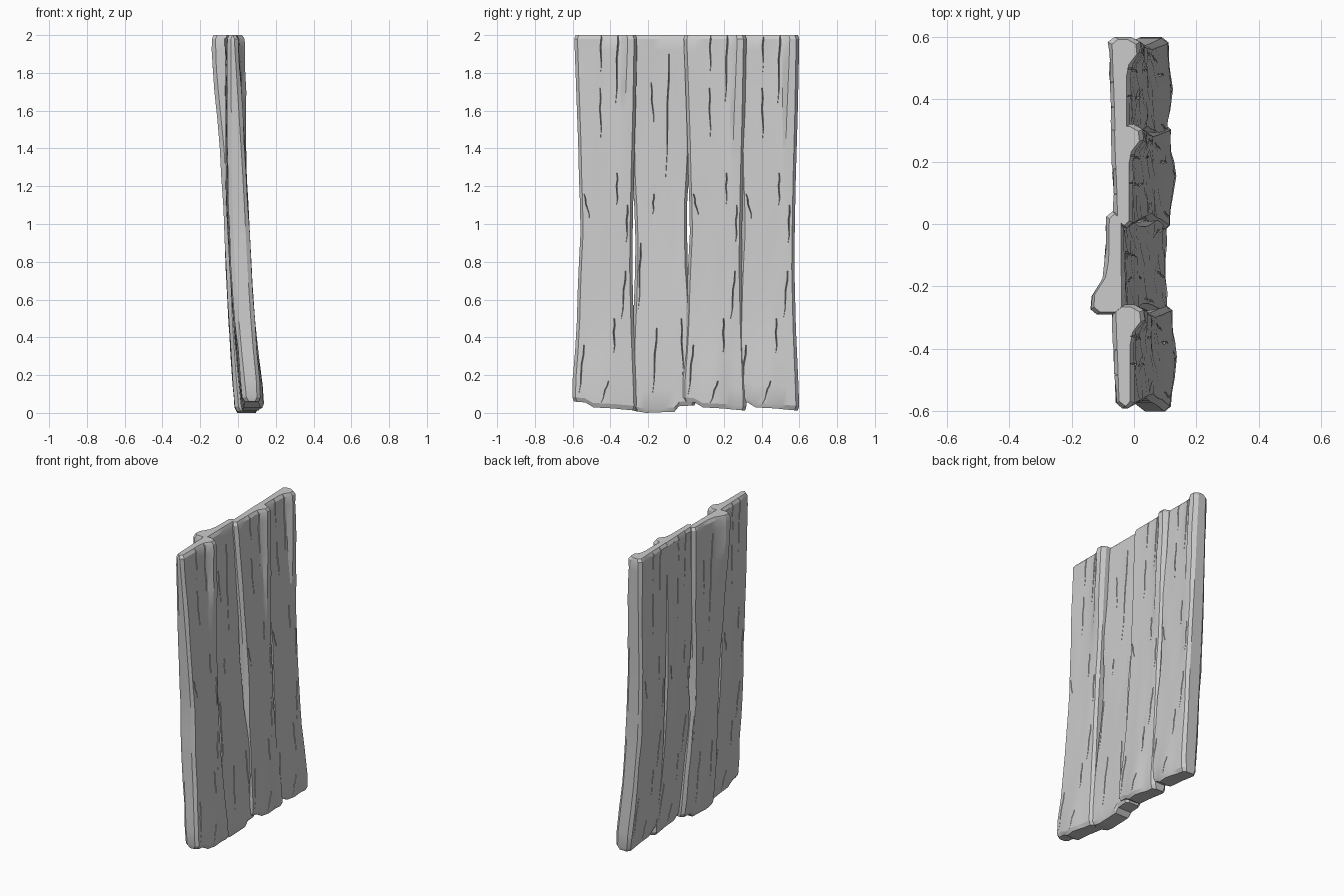
import bpy, bmesh, math, random

if "Cube" in bpy.data.objects:
    bpy.data.objects.remove(bpy.data.objects["Cube"])

U = [0, .05, .2, .34, .5, .64, .76, .83, .95, 1]
Z = [0, .012, .06, .14, .22, .3, .38, .46, .54, .62, .7, .78, .85, .91, .96, .99, 1]


def lerp(pts, v):
    """Piecewise-linear profile lookup."""
    if v <= pts[0][0]:
        return pts[0][1]
    for (a, p), (b, q) in zip(pts, pts[1:]):
        if v <= b:
            return p + (q - p) * (v - a) / (b - a)
    return pts[-1][1]


# profiles along the height of the three repeated planks (local y)
outer = dict(
    left=[(0, -.172), (.2, -.17), (.4, -.15), (.7, -.142), (1, -.126), (1.2, -.136), (1.4, -.14), (2, -.162)],
    right=[(0, .172), (.2, .166), (.4, .155), (.8, .145), (1.2, .152), (1.6, .164), (2, .172)],
    back=[(0, .015), (.06, .02), (.4, -.015), (.8, -.045), (1.2, -.06), (2, -.065)],
    front=[(0, .12), (.15, .117), (.4, .092), (.8, .066), (1.2, .047), (1.6, .022), (2, -.003)],
    bottom=[(0, .06), (.2, .055), (.28, .03), (.7, .022), (1, .012)],
    front_bump=lambda u, z: (.037 * lerp([(.74, 0), (.84, 1), (.93, .9), (1, .6)], u) * lerp([(1.2, 0), (1.75, .8), (2, 1)], z)
                             + .018 * lerp([(.2, 0), (.5, 1), (.85, 0)], u) * lerp([(.05, 1), (.5, 0)], z)),
    back_bump=lambda u, z: .012 * (u - .4),
    cracks=[(-.02, -.02, 2.03, 1.8), (-.025, -.02, 1.72, 1.45), (.07, .06, 2.03, 1.64), (.065, .065, 1.27, 1.1),
            (-.11, -.08, 1.16, 1.03), (.05, .05, .5, .32), (.11, .09, .75, .5), (-.11, -.135, .36, .1),
            (.02, -.02, .17, .05), (.12, .115, 1.1, .9)])
# the single recessed plank with the thick rear corner at its top
inner = dict(
    left=[(0, -.155), (.3, -.165), (.6, -.15), (.8, -.143), (1, -.143), (1.3, -.162), (2, -.165)],
    right=[(0, .18), (.3, .17), (.6, .148), (.8, .132), (1.1, .13), (1.4, .15), (2, .165)],
    back=[(0, -.015), (.4, -.045), (.8, -.065), (1.2, -.075), (2, -.09)],
    front=[(0, .105), (.15, .1), (.4, .08), (.8, .045), (1.2, .013), (1.6, -.012), (2, -.03)],
    bottom=[(0, .01), (.2, 0), (.64, .006), (.76, .035), (1, .04)],
    front_bump=lambda u, z: .008 * math.sin(3 * z) * (u - .5),
    back_bump=lambda u, z: .05 * lerp([(0, 1), (.2, .95), (.34, .25), (.5, .05), (1, 0)], u) * lerp([(.9, 0), (1.4, .3), (1.8, .95), (2, 1)], z),
    cracks=[(.035, .02, 1.9, 1.25), (-.06, -.045, 1.75, 1.52), (-.045, -.05, 1.16, 1.05),
            (-.115, -.125, .9, .55), (.1, .11, .5, .2), (-.03, -.05, .45, .1)])


def surface(p, u, z, side):
    """x of the front (+1) or back (-1) face."""
    if side > 0:
        return lerp(p['front'], z) + p['front_bump'](u, z)
    return lerp(p['back'], z) - p['back_bump'](u, z)


def link(name, bm):
    bmesh.ops.recalc_face_normals(bm, faces=bm.faces)
    me = bpy.data.meshes.new(name)
    bm.to_mesh(me)
    bm.free()
    ob = bpy.data.objects.new(name, me)
    bpy.context.collection.objects.link(ob)
    return ob


def loft(bm, rings):
    n = len(rings[0])
    for a, b in zip(rings, rings[1:]):
        for i in range(n):
            j = (i + 1) % n
            bm.faces.new((a[i], a[j], b[j], b[i]))


def plank(name, p, y0, x0, seed):
    rng = random.Random(seed)
    bm = bmesh.new()
    rings = []
    last = len(U) - 1
    # board body, with bevelled long edges and ends
    for t in Z:
        end = .016 if t in (0, 1) else 0
        rows = {1: [], -1: []}
        for side in (1, -1):
            for i, u in enumerate(U):
                low = lerp(p['bottom'], u)
                z = low + t * (2 - low)
                l, r = lerp(p['left'], z) + end * .5, lerp(p['right'], z) - end * .5
                y = l + (r - l) * u
                if 1 < i < last - 1:
                    y += .008 * math.sin(4 * z + i * 1.7)
                x = surface(p, u, z, side) - side * end * .7
                if i in (0, last):
                    x -= side * .02
                elif not end:
                    x += rng.uniform(-.003, .003)
                rows[side].append(bm.verts.new((x, y, z)))
        rings.append(rows[1] + rows[-1][::-1])
    loft(bm, rings)
    n = len(U)
    for ring in (rings[0], rings[-1]):
        for i in range(n - 1):
            bm.faces.new((ring[i], ring[i + 1], ring[2 * n - 2 - i], ring[2 * n - 1 - i]))
    board = link(name, bm)

    # thin tapering V-shaped wood cracks on both faces
    bm = bmesh.new()
    for side in (1, -1):
        for ya, yb, za, zb in p['cracks']:
            cut = []
            for k in range(6):
                s = k / 5
                z = za + (zb - za) * s
                y = ya + (yb - ya) * s + .003 * math.sin(k * 2.1)
                if side < 0:
                    y = -y * .9 + .01
                l, r = lerp(p['left'], z), lerp(p['right'], z)
                x = surface(p, (y - l) / (r - l), min(z, 2), side)
                w = .0008 + .0025 * math.sin(math.pi * min(1, .25 + .75 * s))
                d = .003 + 3 * w
                cut.append([bm.verts.new(v) for v in
                            ((x + side * .015, y - 2 * w, z), (x + side * .015, y + 2 * w, z), (x - side * d, y, z))])
            loft(bm, cut)
            bm.faces.new(cut[0])
            bm.faces.new(cut[-1])
    cutter = link(name + "_crack_cutter", bm)
    cutter.hide_render = True
    mod = board.modifiers.new("cracks", 'BOOLEAN')
    mod.operation = 'DIFFERENCE'
    mod.solver = 'EXACT'
    mod.use_self = True
    mod.object = cutter
    bpy.ops.object.select_all(action='DESELECT')
    board.select_set(True)
    bpy.context.view_layer.objects.active = board
    bpy.ops.object.modifier_apply(modifier="cracks")
    bpy.data.objects.remove(cutter)
    board.location = (x0, y0, 0)
    bpy.ops.object.shade_smooth_by_angle(angle=math.radians(25))


plank("left_plank", outer, -.43, .002, 1)
plank("recessed_plank", inner, -.125, 0, 2)
plank("middle_plank", outer, .149, -.002, 3)
plank("right_plank", outer, .428, -.01, 4)
